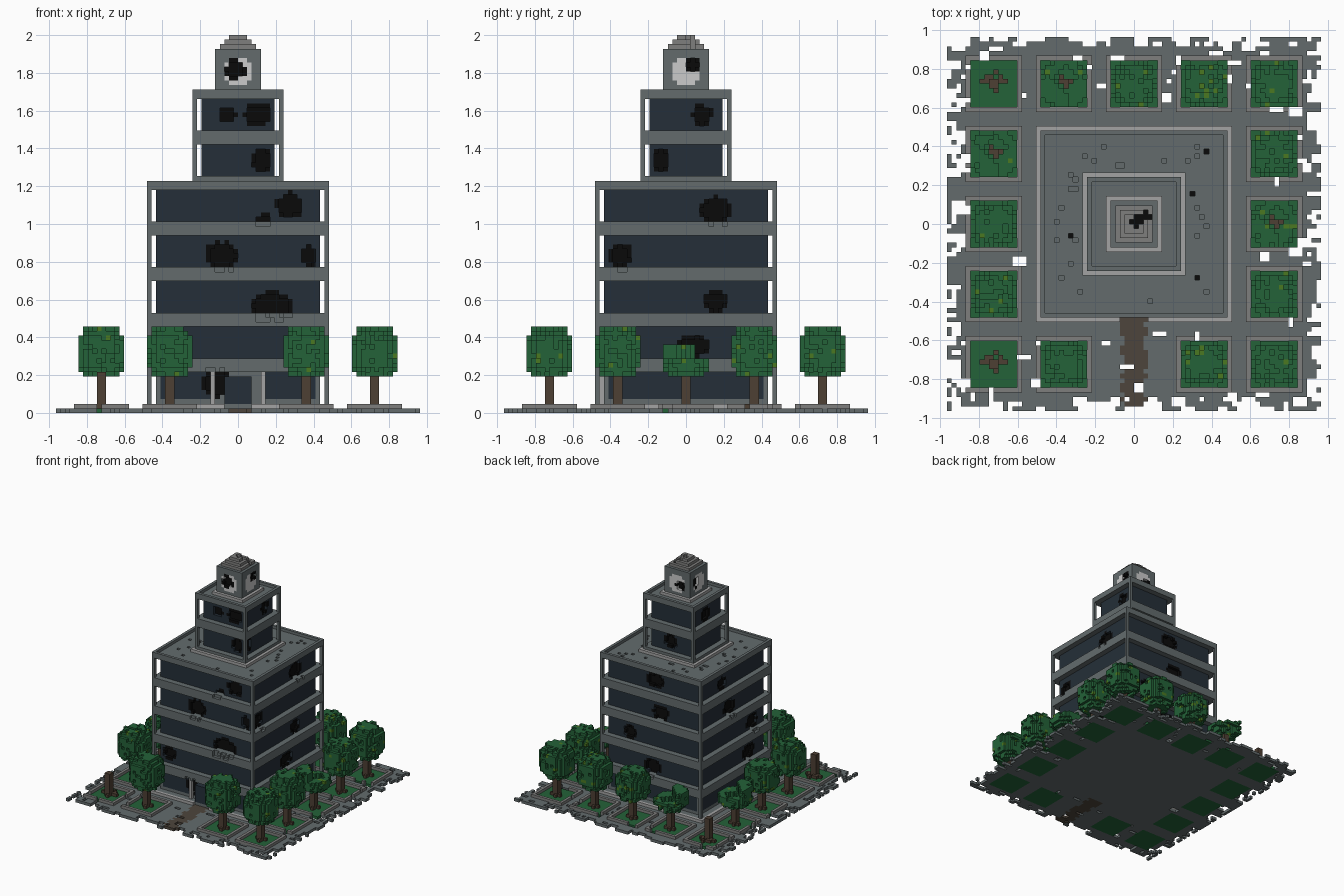
import bpy, random

if "Cube" in bpy.data.objects:
    bpy.data.objects.remove(bpy.data.objects["Cube"])

random.seed(7)
V = 2 / 83                      # block size: the model is 83 blocks tall

COLOURS = {
    "concrete": (0.125, 0.148, 0.152), "pale_stone": (0.37, 0.37, 0.37),
    "dark_glass": (0.018, 0.028, 0.040), "charred_black": (0.003, 0.003, 0.003),
    "leaf_green": (0.017, 0.122, 0.040), "lime_leaf": (0.070, 0.190, 0.015),
    "bark_brown": (0.075, 0.050, 0.033), "path_brown": (0.075, 0.060, 0.045),
    "dial_white": (0.60, 0.60, 0.60), "mid_stone": (0.21, 0.21, 0.205)}
MATS = {}
for key, rgb in COLOURS.items():
    MATS[key] = bpy.data.materials.new(key)
    MATS[key].diffuse_color = (*rgb, 1)

# the six sides of a block: direction and corner offsets
SIDES = [((1, 0, 0), ((1, 0, 0), (1, 1, 0), (1, 1, 1), (1, 0, 1))),
         ((-1, 0, 0), ((0, 0, 0), (0, 0, 1), (0, 1, 1), (0, 1, 0))),
         ((0, 1, 0), ((0, 1, 0), (0, 1, 1), (1, 1, 1), (1, 1, 0))),
         ((0, -1, 0), ((0, 0, 0), (1, 0, 0), (1, 0, 1), (0, 0, 1))),
         ((0, 0, 1), ((0, 0, 1), (1, 0, 1), (1, 1, 1), (0, 1, 1))),
         ((0, 0, -1), ((0, 0, 0), (0, 1, 0), (1, 1, 0), (1, 0, 0)))]


def box(cells, x0, x1, y0, y1, z0, z1, mat):
    for x in range(x0, x1):
        for y in range(y0, y1):
            for z in range(z0, z1):
                cells[x, y, z] = mat


def square(cells, h, z0, z1, mat):
    box(cells, -h, h, -h, h, z0, z1, mat)


def ring(cells, h, z0, z1, mat, cx=0, cy=0):
    """One-block-wide square ring with half width h."""
    for i in range(-h, h):
        for z in range(z0, z1):
            for x, y in ((i, -h), (i, h - 1), (-h, i), (h - 1, i)):
                cells[cx + x, cy + y, z] = mat


def build(name, cells, solid=None):
    """Mesh the exposed block sides, coloured by block."""
    solid = cells if solid is None else solid
    index, verts, faces, ids = {}, [], [], []
    used = sorted(set(cells.values()))
    for (x, y, z), mat in cells.items():
        for (dx, dy, dz), corners in SIDES:
            if (x + dx, y + dy, z + dz) in solid:
                continue
            face = []
            for a, b, c in corners:
                p = (x + a, y + b, z + c)
                if p not in index:
                    index[p] = len(verts)
                    verts.append((p[0] * V, p[1] * V, p[2] * V))
                face.append(index[p])
            faces.append(face)
            ids.append(used.index(mat))
    me = bpy.data.meshes.new(name)
    me.from_pydata(verts, [], faces)
    for m in used:
        me.materials.append(MATS[m])
    me.polygons.foreach_set("material_index", ids)
    me.update()
    bpy.context.collection.objects.link(bpy.data.objects.new(name, me))


def on_face(face, u, h, depth=0):
    """Block column at position u along one side of a square of half width h."""
    lo, hi = -h + depth, h - 1 - depth
    return {"front": (u, lo), "back": (u, hi), "left": (lo, u), "right": (hi, u)}[face]


FACES = ("front", "right", "back", "left")
PLOTS = [(x, y) for x in range(-30, 31, 15) for y in range(-30, 31, 15)
         if max(abs(x), abs(y)) == 30 and (x, y) != (0, -30)]

# ---- ground: slab, path, planter curbs and grass, with broken edges
slab, curbs, grass, path = {}, {}, {}, {}
square(slab, 40, 0, 1, "concrete")
for cx, cy in PLOTS:
    ring(curbs, 6, 1, 2, "mid_stone", cx, cy)
    box(grass, cx - 5, cx + 5, cy - 5, cy + 5, 0, 1, "leaf_green")
box(path, -3, 3, -40, -20, 0, 1, "path_brown")
for c in list(path):
    if abs(c[0] + 0.5) > 2 and random.random() < 0.35:
        del path[c]
for c in list(grass) + list(path):
    slab.pop(c, None)
for i in range(330):
    u = random.randint(-40, 39)
    d = 40 - int(abs(random.gauss(0, 1.6 if i < 190 else 9)))
    a, b = random.choice(((1, 1), (2, 1), (1, 2), (2, 2), (3, 1), (3, 2)))
    x, y = random.choice(((u, d - 1), (u, -d), (d - 1, u), (-d, u)))
    for p in range(x, x + a):
        for q in range(y, y + b):
            if max(abs(p + 0.5), abs(q + 0.5)) > 22:
                for part in (slab, curbs, path):
                    part.pop((p, q, 0), None)
                    part.pop((p, q, 1), None)
ground = {**slab, **grass, **path}
build("ground_slab", slab, ground)
build("grass_plots", grass, ground)
build("entrance_path", path, ground)
build("planter_curbs", curbs)

# ---- building: floors, glass, pillars, trims
floors, glass, pillars, trim = {}, {}, {}, {}
square(floors, 20, 1, 2, "concrete")
for z in (9, 19, 29, 39):
    square(floors, 20, z, z + 3, "concrete")
square(floors, 10, 59, 62, "concrete")
for h, z in ((20, 49), (10, 69)):               # roofs with parapets
    square(floors, h, z, z + 1, "concrete")
    ring(floors, h, z + 1, z + 2, "concrete")
square(floors, 10, 50, 52, "concrete")
ring(trim, 21, 1, 2, "pale_stone")
ring(trim, 11, 50, 51, "pale_stone")
ring(trim, 6, 70, 71, "pale_stone")
for x in range(-3, 3):
    trim.pop((x, -21, 1))

for h, z0, z1 in ((18, 12, 19), (18, 22, 29), (18, 32, 39), (18, 42, 49),
                  (8, 52, 59), (8, 62, 69)):
    square(glass, h - 1, z0, z1, "charred_black")
    ring(glass, h, z0, z1, "dark_glass")
    for x in (-h - 2, h + 1):
        for y in (-h - 2, h + 1):
            box(pillars, x, x + 1, y, y + 1, z0, z1, "concrete")
# street storey with framed panels and door
square(glass, 17, 2, 9, "charred_black")
ring(glass, 18, 2, 9, "concrete")
for f in FACES:
    for u in range(-17, 17):
        for z in range(3, 9):
            if f != "front" or u > 5 or u < -6:
                glass[(*on_face(f, u, 18), z)] = "dark_glass"
for u in (-6, 5):
    box(glass, u, u + 1, -19, -18, 2, 9, "pale_stone")
box(glass, -3, 3, -20, -18, 1, 8, "dark_glass")
for x in (-20, 19):
    for y in (-20, 19):
        box(pillars, x, x + 1, y, y + 1, 2, 9, "concrete")

# ---- clock block and stepped cap
clock, cap = {}, {}
square(clock, 4, 70, 80, "charred_black")
ring(clock, 5, 70, 80, "concrete")
square(clock, 5, 79, 80, "concrete")
for f in FACES:
    for u in range(-3, 3):
        for z in range(72, 78):
            if (u + 0.5) ** 2 + (z - 74.5) ** 2 < 10:
                clock[(*on_face(f, u, 5), z)] = "dial_white"
for h, z in ((4, 80), (3, 81), (2, 82)):
    square(cap, h, z, z + 1, "mid_stone")
for x, y in ((0, 0), (1, 0), (0, 1), (1, 1), (2, 1), (2, 2), (3, 1), (-1, 0), (0, -1)):
    for z in (80, 81, 82):
        cap.pop((x, y, z), None)
    clock[x, y, 79] = "charred_black"

# ---- blast holes: side, position along it, height, width, height radius
BLASTS = [("front", -3, 65, 2, 1.6), ("front", 4, 65, 3, 2.4), ("front", 5, 55, 2.4, 2.6),
          ("front", 11, 45, 2.8, 2.8), ("front", 5, 42, 1.5, 1.3), ("front", -4, 34, 3.4, 3),
          ("front", 15, 34, 1.8, 2.4), ("front", 7, 23, 4.6, 3), ("front", -5, 6, 3.2, 2.8),
          ("front", -15, 15, 2.5, 2.5), ("right", 3, 65, 2, 2.4), ("right", -6, 55, 1.7, 2.6),
          ("right", 6, 44, 3.4, 3), ("right", -15, 34, 2.6, 2.6), ("right", 6, 24, 2.5, 2.4),
          ("right", 1, 14, 3.6, 2.4), ("back", -1, 45, 3.4, 2.6), ("back", -3, 34, 3, 2.6),
          ("back", 0, 14, 3.2, 2.6), ("back", 0, 55, 2.4, 2.5), ("back", 9, 24, 2.6, 2.4),
          ("left", 0, 64, 2.4, 2.4), ("left", 1, 34, 3, 2.6), ("left", -12, 24, 3, 2.6),
          ("left", 5, 44, 2.6, 2.2), ("left", -10, 14, 3, 2.6),
          ("front", -1, 75, 2.2, 2.2), ("right", 1, 76, 1.4, 1.6),
          ("left", 1, 75, 1.8, 1.8), ("back", -2, 74, 1.8, 1.8)]
for f, u0, z0, ru, rz in BLASTS:
    h, part = (18, glass) if z0 < 50 else ((8, glass) if z0 < 70 else (5, clock))
    for u in range(max(-h + 1, u0 - 6), min(h - 1, u0 + 7)):
        for z in range(z0 - 5, z0 + 6):
            d = ((u - u0) / ru) ** 2 + ((z - z0) / rz) ** 2 + random.uniform(-0.15, 0.25)
            c = (*on_face(f, u, h), z)
            if d < 1.15 and c in part:
                if d < 0.75:
                    del part[c]
                else:
                    part[c] = "charred_black"
            b = (*on_face(f, u, h + 2), z)      # chips in the floor edges
            if h > 5 and d < 1.6 and b in floors and random.random() < 0.6:
                del floors[b]

# roof pits, a few burnt through
for i in range(62):
    x, y = random.randint(-17, 16), random.randint(-17, 16)
    if max(abs(x + 0.5), abs(y + 0.5)) > 12:
        floors.pop((x, y, 49), None)
        glass[x, y, 48] = "charred_black" if i % 9 == 0 else "concrete"

tower = {**floors, **glass, **pillars, **trim, **clock, **cap}
for name, part in (("floor_slabs", floors), ("window_walls", glass), ("corner_pillars", pillars),
                   ("stone_trim", trim), ("clock_block", clock), ("stepped_cap", cap)):
    build(name, part, tower)

# ---- trees: trunk with roots and block crown; some snapped or torn
STUMPS = {(-30, 30), (-30, -30)}
TORN = {(-15, 30), (-30, 15), (30, 0)}
for n, (cx, cy) in enumerate(PLOTS):
    trunk, crown = {}, {}
    box(trunk, cx - 1, cx + 1, cy - 1, cy + 1, 1, 9, "bark_brown")
    for x, y in ((-2, 0), (1, 0), (0, -2), (-1, 1)):
        trunk[cx + x, cy + y, 1] = "bark_brown"
    if (cx, cy) in STUMPS:
        for x, y in ((-3, 0), (-2, 1), (2, 0), (0, 2), (1, 1)):
            trunk[cx + x, cy + y, 1] = "bark_brown"
    build(f"tree_trunk_{n + 1}", trunk)
    if (cx, cy) in STUMPS:
        continue
    top = random.choice((17, 18, 19, 19))
    mid, half = (8 + top) / 2, (top - 8) / 2 + 0.3
    for x in range(-5, 5):
        for y in range(-5, 5):
            for z in range(8, top):
                d = (abs((x + 0.5) / 5.1) ** 2.6 + abs((y + 0.5) / 5.1) ** 2.6
                     + abs((z + 0.5 - mid) / half) ** 2.6)
                if d > 1.08 or (d > 0.6 and random.random() < 0.2):
                    continue
                if (cx, cy) in TORN and (z > 14 or (z > 11 and (x + y > -3 or x > 0))
                                         or abs(x) + abs(y - 1) < 3):
                    continue
                crown[cx + x, cy + y, z] = "lime_leaf" if random.random() < 0.04 else "leaf_green"
    build(f"tree_crown_{n + 1}", crown)

for m in bpy.data.materials:
    if m.users and not m.is_grease_pencil:
        m.use_nodes = True
        m.node_tree.nodes["Principled BSDF"].inputs["Base Color"].default_value = m.diffuse_color
